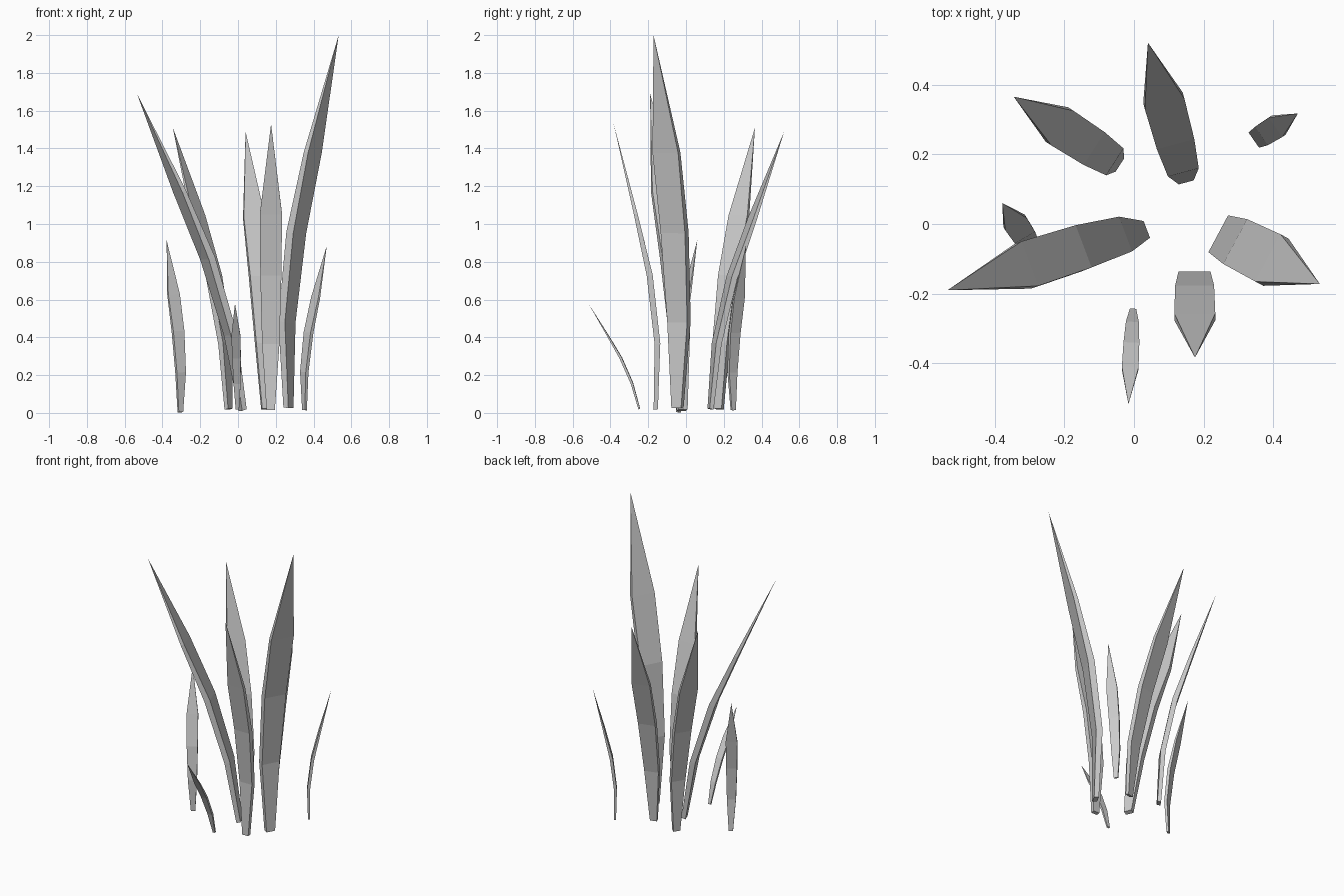
import bpy, bmesh
from mathutils import Vector

if "Cube" in bpy.data.objects:
    bpy.data.objects.remove(bpy.data.objects["Cube"])

# Shared blade profile, as fractions of blade length:
# (position along chord, inward bow, width, thickness)
RINGS = [(0.0, 0.0, 0.029, 0.015),
         (0.225, 0.039, 0.060, 0.020),
         (0.463, 0.047, 0.073, 0.021),
         (0.680, 0.030, 0.077, 0.013)]


def blade(name, base, tip, lean):
    """Bent, tapering four-sided blade from base to tip, bowed against its lean."""
    base, tip = Vector(base), Vector(tip)
    length = (tip - base).length
    axis = (tip - base).normalized()
    out = Vector((lean[0], lean[1], 0))
    out = (out - axis * out.dot(axis)).normalized()
    side = axis.cross(out)

    bm = bmesh.new()
    rings = []
    for along, bow, width, thick in RINGS:
        c = base + (axis * along - out * bow) * length
        rings.append([bm.verts.new(c + (side * sx * width + out * sy * thick) * length / 2)
                      for sx, sy in ((-1, -1), (1, -1), (1, 1), (-1, 1))])
    point = bm.verts.new(tip)
    bm.faces.new(rings[0][::-1])
    for lo, hi in zip(rings, rings[1:]):
        for i in range(4):
            j = (i + 1) % 4
            bm.faces.new((lo[i], lo[j], hi[j], hi[i]))
    for i in range(4):
        bm.faces.new((rings[-1][i], rings[-1][(i + 1) % 4], point))
    bmesh.ops.recalc_face_normals(bm, faces=bm.faces)
    mesh = bpy.data.meshes.new(name)
    bm.to_mesh(mesh)
    bm.free()
    bpy.context.collection.objects.link(bpy.data.objects.new(name, mesh))


# Tall blades of the central tuft
blade("blade_left", (0.025, -0.02, 0.015), (-0.535, -0.19, 1.69), (-0.93, -0.35))
blade("blade_back_left", (-0.05, 0.175, 0.02), (-0.345, 0.365, 1.51), (-0.84, 0.54))
blade("blade_back", (0.147, 0.13, 0.02), (0.04, 0.52, 1.49), (-0.26, 0.97))
blade("blade_right", (0.267, -0.045, 0.027), (0.533, -0.172, 2.0), (0.88, -0.47))
blade("blade_front", (0.173, -0.16, 0.018), (0.175, -0.383, 1.53), (0.0, -1.0))

# Short outer blades
blade("small_blade_right", (0.352, 0.25, 0.015), (0.47, 0.317, 0.885), (0.82, 0.57))
blade("small_blade_front", (-0.003, -0.247, 0.02), (-0.016, -0.517, 0.58), (-0.05, -1.0))
blade("small_blade_left", (-0.305, -0.04, 0.004), (-0.378, 0.06, 0.915), (-0.5, 0.87))
